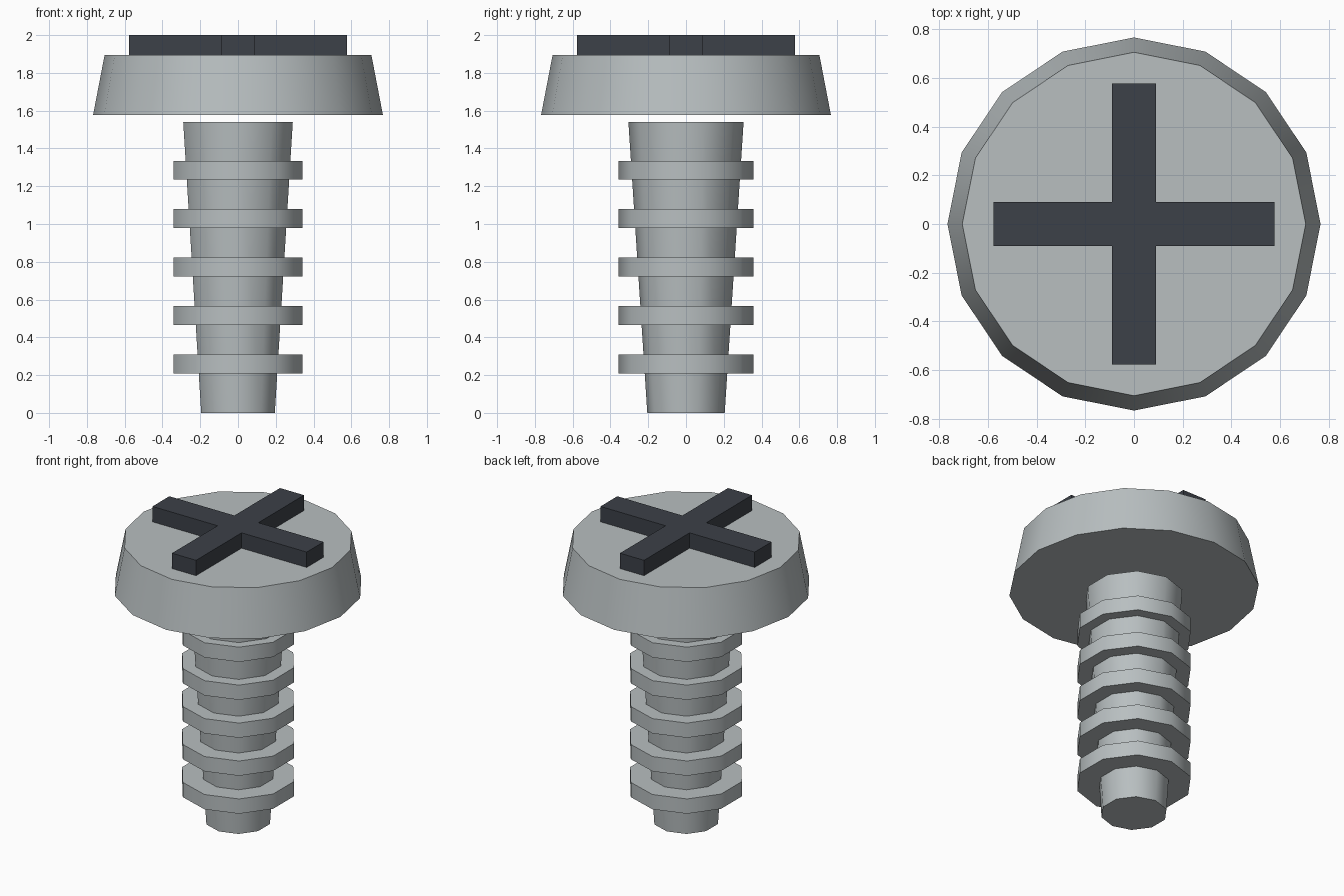
import bpy, bmesh, math

if "Cube" in bpy.data.objects:
    bpy.data.objects.remove(bpy.data.objects["Cube"])


def material(name, rgb):
    m = bpy.data.materials.new(name)
    m.diffuse_color = (*rgb, 1)
    m.use_nodes = True
    m.node_tree.nodes["Principled BSDF"].inputs["Base Color"].default_value = m.diffuse_color
    return m


steel = material("light_steel", (0.48, 0.52, 0.53))
dark = material("dark_slot", (0.045, 0.052, 0.065))


def frustum(name, sides, r_bottom, r_top, z0, z1):
    bpy.ops.mesh.primitive_cone_add(vertices=sides, radius1=r_bottom, radius2=r_top,
                                    depth=z1 - z0, location=(0, 0, (z0 + z1) / 2))
    ob = bpy.context.object
    ob.name = name
    ob.data.materials.append(steel)
    bpy.ops.object.shade_smooth_by_angle(angle=math.radians(40))
    return ob


# Tapered shaft with evenly spaced thread rings
frustum("shaft", 10, 0.205, 0.305, 0, 1.54)
for i in range(5):
    zc = 0.258 + i * 0.2567
    frustum(f"thread_ring_{i + 1}", 10, 0.358, 0.358, zc - 0.05, zc + 0.05)

# Wide head, floating just above the shaft
frustum("head", 16, 0.767, 0.706, 1.578, 1.896)

# Raised cross on the head: one arm outline turned four times, then extruded
L, W = 0.577, 0.09
bm = bmesh.new()
outline = []
for k in range(4):
    c, s = [(1, 0), (0, 1), (-1, 0), (0, -1)][k]
    for x, y in ((L, -W), (L, W), (W, W)):
        outline.append(bm.verts.new((x * c - y * s, x * s + y * c, 1.896)))
face = bm.faces.new(outline)
top = bmesh.ops.extrude_face_region(bm, geom=[face])["geom"]
bmesh.ops.translate(bm, vec=(0, 0, 0.104),
                    verts=[v for v in top if isinstance(v, bmesh.types.BMVert)])
bmesh.ops.recalc_face_normals(bm, faces=bm.faces)
mesh = bpy.data.meshes.new("drive_cross")
bm.to_mesh(mesh)
bm.free()
mesh.materials.append(dark)
bpy.context.collection.objects.link(bpy.data.objects.new("drive_cross", mesh))
